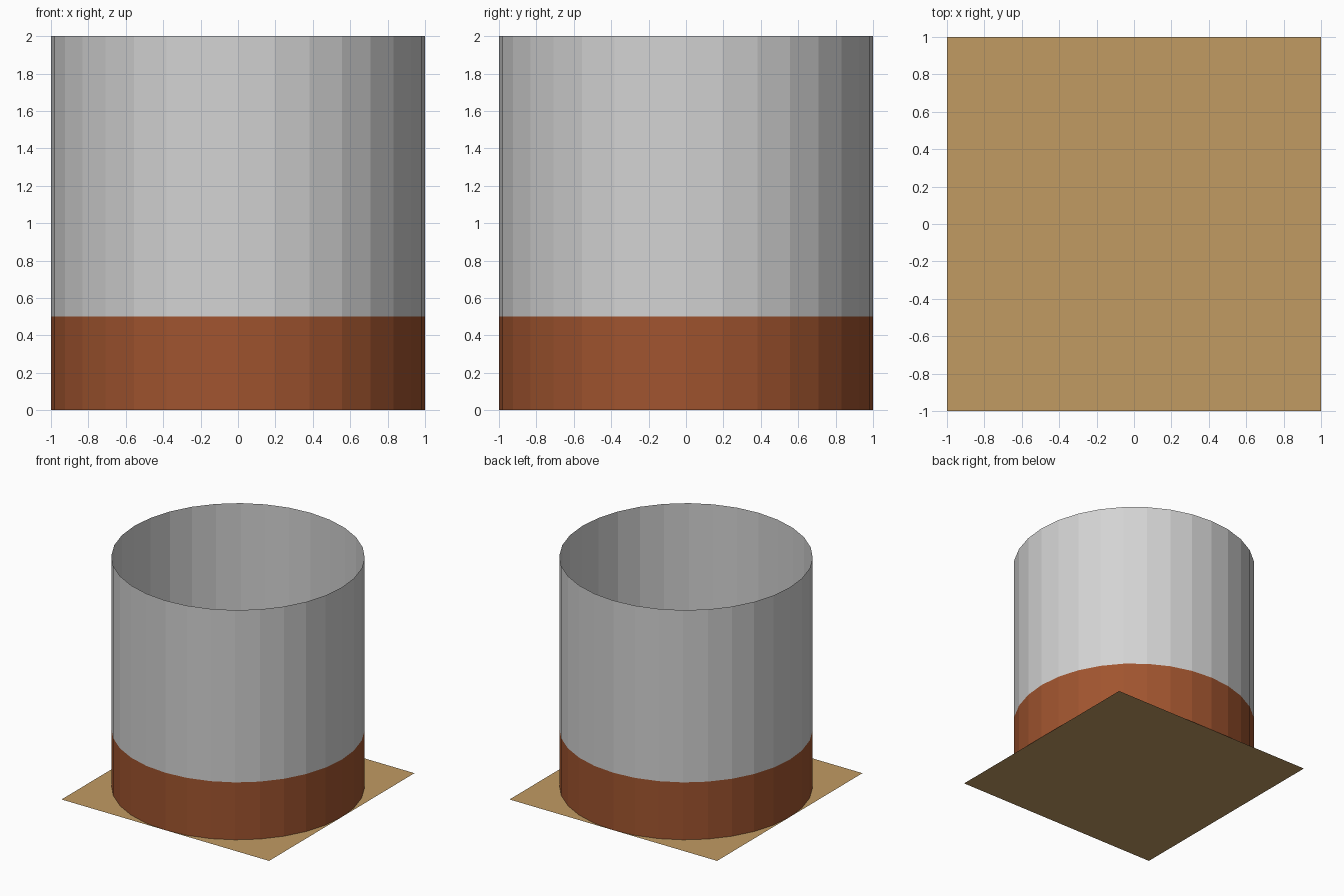
import bpy
import bmesh
from math import cos, sin, tau

cube = bpy.data.objects.get("Cube")
if cube:
    bpy.data.objects.remove(cube, do_unlink=True)

SIDES = 32


def make_material(name, color):
    mat = bpy.data.materials.new(name)
    mat.use_nodes = True
    mat.diffuse_color = (*color, 1)
    mat.node_tree.nodes["Principled BSDF"].inputs["Base Color"].default_value = (*color, 1)
    return mat


def add_object(name, bm, mat):
    mesh = bpy.data.meshes.new(name)
    bm.to_mesh(mesh)
    bm.free()
    mesh.materials.append(mat)
    obj = bpy.data.objects.new(name, mesh)
    bpy.context.collection.objects.link(obj)
    return obj


def open_tube(name, bottom, top, mat, radius=1.0):
    """Faceted wall with no caps, one sheet thick."""
    bm = bmesh.new()
    rings = [[bm.verts.new((radius * cos(tau * i / SIDES), radius * sin(tau * i / SIDES), z))
              for i in range(SIDES)] for z in (bottom, top)]
    low, high = rings
    for i in range(SIDES):
        j = (i + 1) % SIDES
        bm.faces.new((low[i], low[j], high[j], high[i]))
    return add_object(name, bm, mat)


grey = make_material("light grey", (0.651, 0.651, 0.651))
brown = make_material("reddish brown", (0.352, 0.089, 0.028))
tan = make_material("tan", (0.533, 0.328, 0.124))

# Round wall: brown band below, grey above
open_tube("lower_band", 0, 0.5, brown)
open_tube("upper_wall", 0.5, 2, grey)

# Square floor sheet
bm = bmesh.new()
bmesh.ops.create_grid(bm, x_segments=1, y_segments=1, size=1)
add_object("floor", bm, tan)
